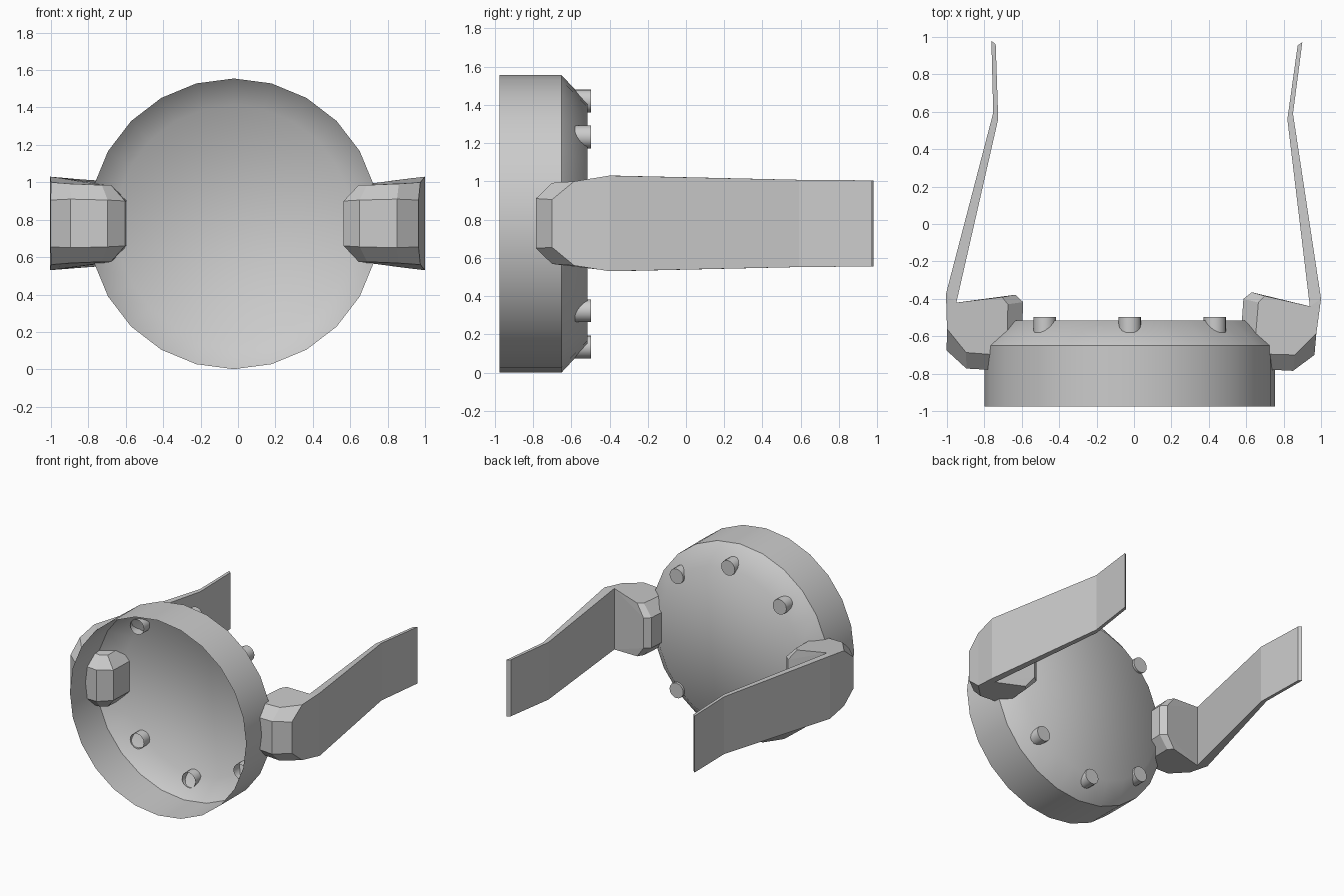
import bpy, bmesh
from math import sin, cos, pi, radians

if "Cube" in bpy.data.objects:
    bpy.data.objects.remove(bpy.data.objects["Cube"])

CX, CZ = -0.022, 0.778   # centre of the round cup


def finish(bm, name, smooth=None):
    bmesh.ops.remove_doubles(bm, verts=bm.verts, dist=0.0005)
    bmesh.ops.recalc_face_normals(bm, faces=bm.faces)
    me = bpy.data.meshes.new(name)
    bm.to_mesh(me)
    bm.free()
    ob = bpy.data.objects.new(name, me)
    bpy.context.collection.objects.link(ob)
    if smooth:
        bpy.ops.object.select_all(action='DESELECT')
        ob.select_set(True)
        bpy.context.view_layer.objects.active = ob
        bpy.ops.object.shade_smooth_by_angle(angle=radians(smooth))
    return ob


def loft(name, rings, cap_start=False, cap_end=True, smooth=None):
    """Join equal-length rings of points into a surface."""
    bm = bmesh.new()
    vs = [[bm.verts.new(p) for p in r] for r in rings]
    n = len(rings[0])
    for a, b in zip(vs, vs[1:]):
        for i in range(n):
            j = (i + 1) % n
            quad = [a[i], a[j], b[j], b[i]]
            if len({tuple(round(c, 4) for c in v.co) for v in quad}) > 2:
                bm.faces.new(quad)
    if cap_start:
        bm.faces.new(vs[0][::-1])
    if cap_end:
        bm.faces.new(vs[-1])
    return finish(bm, name, smooth)


def circle(x, z, r, y, n):
    return [(x + r * cos(2 * pi * i / n), y, z + r * sin(2 * pi * i / n))
            for i in range(n)]


# Round cup: thin shell, open at the front, bevelled at the back
loft("cup", [circle(CX, CZ, r, y, 24)
             for r, y in ((0.777, -0.975), (0.777, -0.65), (0.632, -0.515))],
     smooth=45)

# Six pegs around the back rim, open on the inside
for k in (1, 2, 3, 5, 6, 7):
    a = k * pi / 4
    x, z = CX + 0.643 * cos(a), CZ + 0.643 * sin(a)
    loft(f"peg_{k}", [circle(x, z, 0.06, y, 16) for y in (-0.59, -0.497)],
         smooth=40)

# Hinge plan: (x, y, half height) of the side wall, then of the top edge
HINGE = [
    ((0.565, -0.69, 0.12), (0.645, -0.66, 0.205)),
    ((0.65, -0.775, 0.125), (0.69, -0.695, 0.205)),
    ((0.85, -0.785, 0.13), (0.86, -0.70, 0.212)),
    ((0.965, -0.70, 0.125), (0.975, -0.585, 0.22)),
    ((0.975, -0.585, 0.22), (0.975, -0.585, 0.22)),
    ((1.0, -0.40, 0.25), (1.0, -0.40, 0.25)),
    ((0.94, -0.44, 0.243), (0.94, -0.44, 0.243)),
    ((0.63, -0.365, 0.12), (0.70, -0.385, 0.212)),
    ((0.585, -0.40, 0.12), (0.665, -0.42, 0.207)),
]
# Arm plan: thin bent strip
ARM = [(1.0, -0.40, 0.25), (0.85, 0.59, 0.228), (0.90, 0.972, 0.225),
       (0.875, 0.955, 0.225), (0.82, 0.56, 0.228), (0.94, -0.44, 0.243)]


def place(p, sign, left):
    x, y, h = p
    if left:   # mirrored and folded six degrees inwards
        s, c = sin(radians(6)), cos(radians(6))
        x, y = -x * c + y * s + 0.031, x * s + y * c - 0.081
    return (x, y, CZ + 0.002 + sign * h)


for side, left in (("right", False), ("left", True)):
    wall = [h[0] for h in HINGE]
    top = [h[1] for h in HINGE]
    loft(f"{side}_hinge",
         [[place(p, s, left) for p in ring]
          for ring, s in ((top, -1), (wall, -1), (wall, 1), (top, 1))],
         cap_start=True)
    loft(f"{side}_arm", [[place(p, s, left) for p in ARM] for s in (-1, 1)],
         cap_start=True)
